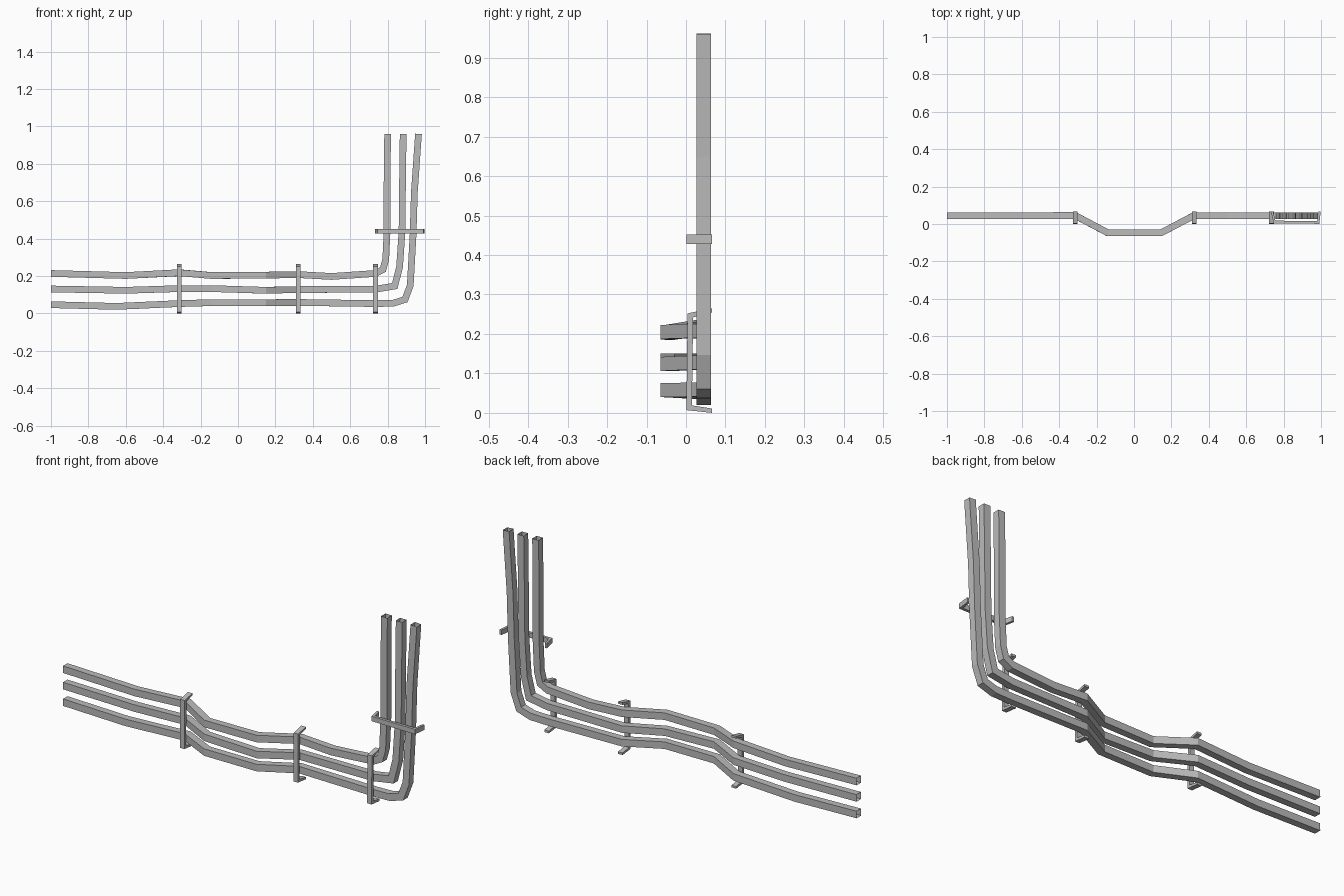
import bpy
from mathutils import Vector

cube = bpy.data.objects.get("Cube")
if cube:
    bpy.data.objects.remove(cube, do_unlink=True)

grey = bpy.data.materials.new("plain grey")
grey.use_nodes = True
grey.diffuse_color = (0.5, 0.5, 0.5, 1)
grey.node_tree.nodes["Principled BSDF"].inputs["Base Color"].default_value = grey.diffuse_color

HALF = 0.0178    # half width of a square pipe
WALL_Y = 0.045   # depth of the pipes along the wall
DIP_Y = -0.047   # depth where they step forward


def add_mesh(name, verts, faces):
    mesh = bpy.data.meshes.new(name)
    mesh.from_pydata(verts, [], faces)
    mesh.materials.append(grey)
    obj = bpy.data.objects.new(name, mesh)
    bpy.context.collection.objects.link(obj)
    return obj


def square_pipe(name, path):
    """Open-ended square tube with mitred bends."""
    pts = [Vector((x, DIP_Y if abs(x) < 0.2 else WALL_Y, z)) for x, z in path]
    verts, faces = [], []
    for i, p in enumerate(pts):
        before = (p - pts[i - 1]).normalized() if i else (pts[1] - p).normalized()
        after = (pts[i + 1] - p).normalized() if i < len(pts) - 1 else before
        along = (before + after).normalized()
        mitre = HALF / along.dot(before)
        up = Vector((-along.z, 0, along.x)).normalized()
        side = along.cross(up)
        # widen only in the plane of the bend
        turn = after - before
        flat = abs(turn.dot(side)) > abs(turn.dot(up))
        su, ss = (HALF, mitre) if flat else (mitre, HALF)
        verts += [p + up * su * a + side * ss * b
                  for a, b in ((1, 1), (1, -1), (-1, -1), (-1, 1))]
        if i:
            k = 4 * (i - 1)
            faces += [(k + j, k + (j + 1) % 4, k + 4 + (j + 1) % 4, k + 4 + j)
                      for j in range(4)]
    return add_mesh(name, verts, faces)


# Three pipes: along the wall, then bending upward
square_pipe("upper_pipe", [
    (-1, .214), (-.6, .203), (-.314, .218), (-.14, .203), (.145, .205), (.32, .208),
    (.5, .198), (.735, .214), (.775, .235), (.79, .29), (.797, .44), (.797, .7), (.8, .96)])
square_pipe("middle_pipe", [
    (-1, .131), (-.6, .124), (-.314, .133), (-.14, .133), (.145, .124), (.32, .128),
    (.735, .13), (.838, .147), (.864, .25), (.877, .44), (.879, .65), (.883, .96)])
square_pipe("lower_pipe", [
    (-1, .047), (-.65, .038), (-.314, .053), (-.14, .058), (.145, .058), (.32, .059),
    (.735, .053), (.83, .055), (.893, .075), (.921, .15), (.936, .42), (.943, .65), (.965, .96)])

# Bracket outline: (depth, length) of a shallow channel with splayed legs
OUTLINE = [(.066, 0), (.001, .007), (.004, .252), (.066, .265),
           (.066, .254), (.018, .242), (.015, .019), (.066, .011)]


def bracket(name, place):
    n = len(OUTLINE)
    verts = [place(d, t, w) for w in (-.0125, .0125) for d, t in OUTLINE]
    faces = [(i, (i + 1) % n, n + (i + 1) % n, n + i) for i in range(n)]
    # side faces: one quad for each leg and one for the bar
    for quad in ((0, 1, 6, 7), (1, 2, 5, 6), (2, 3, 4, 5)):
        faces += [quad[::-1], tuple(n + q for q in quad)]
    return add_mesh(name, verts, faces)


# Upright brackets on the long run
for name, x in (("right_bracket", -.314), ("middle_bracket", .322), ("left_bracket", .735)):
    bracket(name, lambda d, t, w: (x + w, d, t))

# Crosswise bracket on the risers
bracket("riser_bracket", lambda d, t, w: (.998 - t, d, .44 + w))
